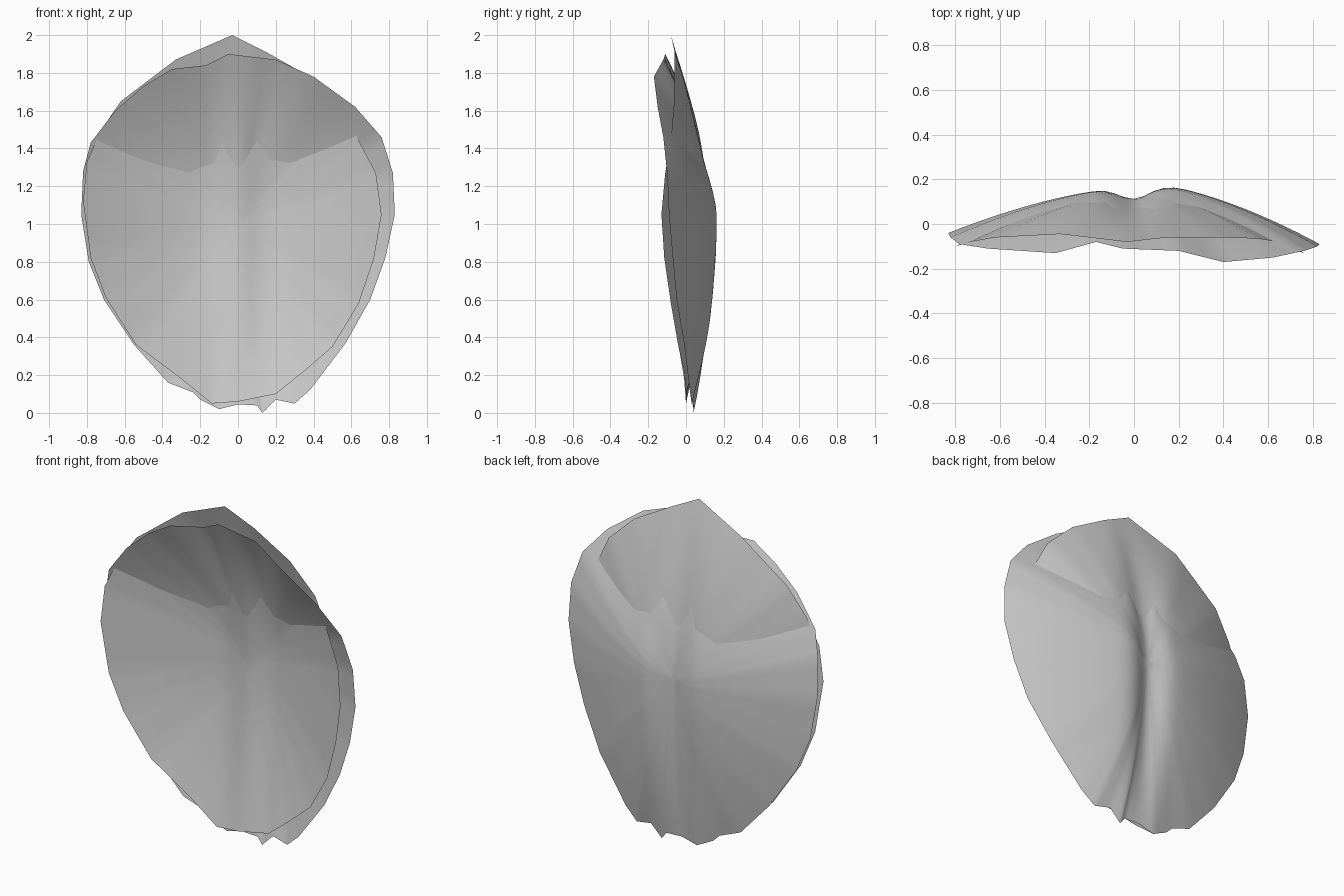
import bpy, bmesh
from math import exp
from mathutils import Vector

SUB = 4       # rim subdivisions per profile segment
RINGS = 18    # rings from the middle to the rim


def dish(name, rim, depth, power=1.6):
    """Thin open dish: rim points (x, y, z) blended into a ridged middle."""
    pts = [Vector(p) for p in rim]
    edge = []
    for i, a in enumerate(pts):
        b = pts[(i + 1) % len(pts)]
        edge += [a.lerp(b, k / SUB) for k in range(SUB)]
    bm = bmesh.new()
    mid = bm.verts.new((0, depth(0), 1.0))
    prev = None
    for r in range(1, RINGS + 1):
        t = r / RINGS
        w = t ** power
        ring = []
        for e in edge:
            x, z = e.x * t, 1.0 + (e.z - 1.0) * t
            ring.append(bm.verts.new((x, e.y * w + depth(x) * (1 - w), z)))
        n = len(ring)
        for i in range(n):
            j = (i + 1) % n
            if prev is None:
                bm.faces.new((mid, ring[j], ring[i]))
            else:
                bm.faces.new((prev[i], prev[j], ring[j], ring[i]))
        prev = ring
    bmesh.ops.recalc_face_normals(bm, faces=bm.faces)
    for f in bm.faces:
        f.smooth = True
    me = bpy.data.meshes.new(name)
    bm.to_mesh(me)
    bm.free()
    ob = bpy.data.objects.new(name, me)
    bpy.context.collection.objects.link(ob)
    return ob


def ridged(left, right, groove, width):
    """Cross-section: two broad ridges with a groove between them."""
    def f(x):
        s = min(max((x + 0.2) / 0.4, 0), 1)
        return left + (right - left) * s - groove * exp(-(x / width) ** 2)
    return f


# Deeper shell: lies behind, its upper rim curls forward
deep_rim = [
    (-0.05, -0.11, 1.90), (0.20, -0.12, 1.87), (0.40, -0.17, 1.78), (0.62, -0.15, 1.62),
    (0.76, -0.12, 1.46), (0.82, -0.10, 1.27), (0.83, -0.09, 1.05), (0.78, -0.07, 0.82),
    (0.70, -0.05, 0.60), (0.57, -0.01, 0.37), (0.38, 0.02, 0.12), (0.30, 0.03, 0.05),
    (0.20, 0.04, 0.07), (0.13, 0.04, 0.00), (0.10, 0.04, 0.04), (0.00, 0.04, 0.045),
    (-0.10, 0.04, 0.02), (-0.20, 0.03, 0.07), (-0.24, 0.03, 0.11), (-0.37, 0.02, 0.16),
    (-0.55, 0.01, 0.36), (-0.71, -0.01, 0.60), (-0.79, -0.03, 0.80), (-0.83, -0.04, 1.05),
    (-0.82, -0.06, 1.28), (-0.78, -0.09, 1.43), (-0.65, -0.11, 1.60), (-0.50, -0.12, 1.73),
    (-0.35, -0.13, 1.82), (-0.17, -0.08, 1.84)]
dish("deep_shell", deep_rim, ridged(0.165, 0.19, 0.065, 0.1))

# Shallower shell: lies in front below, crosses behind near the top
shallow_rim = [
    (-0.03, -0.08, 2.00), (0.15, -0.06, 1.91), (0.38, -0.06, 1.78), (0.55, -0.065, 1.62),
    (0.64, -0.08, 1.44), (0.73, -0.11, 1.27), (0.76, -0.13, 1.05), (0.72, -0.115, 0.82),
    (0.64, -0.08, 0.58), (0.50, -0.04, 0.35), (0.35, -0.01, 0.22), (0.20, 0.00, 0.10),
    (0.00, 0.00, 0.06), (-0.14, 0.00, 0.05), (-0.30, -0.01, 0.18), (-0.54, -0.04, 0.36),
    (-0.70, -0.07, 0.61), (-0.78, -0.09, 0.82), (-0.82, -0.11, 1.12), (-0.80, -0.10, 1.33),
    (-0.73, -0.08, 1.49), (-0.62, -0.06, 1.65), (-0.33, -0.045, 1.87)]
dish("shallow_shell", shallow_rim, ridged(0.145, 0.155, 0.05, 0.12))
